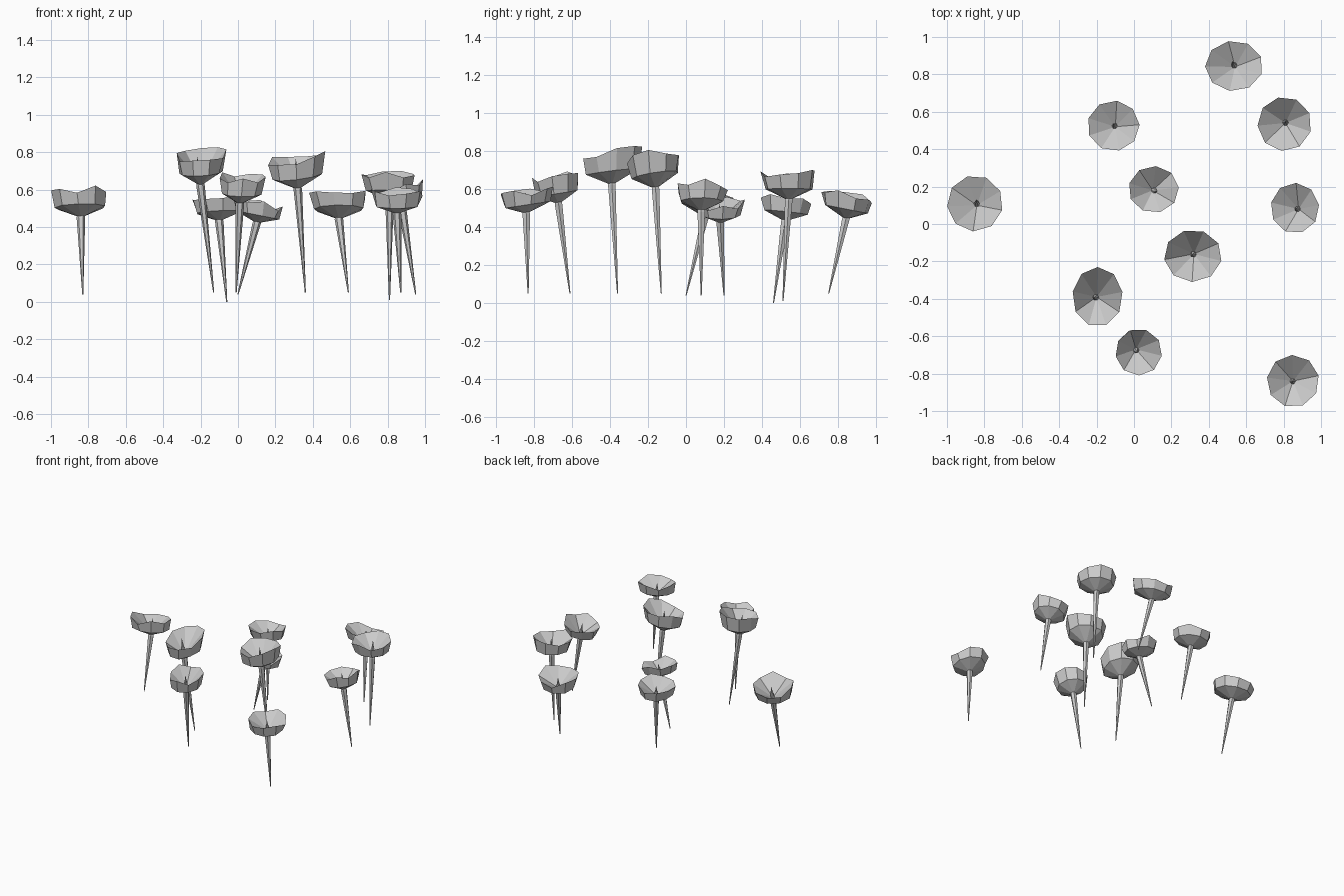
import bpy, bmesh, math, random
from mathutils import Vector

if "Cube" in bpy.data.objects:
    bpy.data.objects.remove(bpy.data.objects["Cube"])

random.seed(4)
SIDES = 9


def make_object(name, bm):
    bmesh.ops.recalc_face_normals(bm, faces=bm.faces)
    mesh = bpy.data.meshes.new(name)
    bm.to_mesh(mesh)
    bm.free()
    ob = bpy.data.objects.new(name, mesh)
    bpy.context.collection.objects.link(ob)
    return ob


def bridge(bm, low, high):
    n = len(low)
    for i in range(n):
        j = (i + 1) % n
        bm.faces.new((low[i], low[j], high[j], high[i]))


def fan(bm, ring, tip):
    for i in range(len(ring)):
        bm.faces.new((ring[i], ring[(i + 1) % len(ring)], tip))


def ring(bm, centre, r, n):
    return [bm.verts.new(centre + Vector((r * math.cos(math.tau * i / n),
                                          r * math.sin(math.tau * i / n), 0)))
            for i in range(n)]


def stem(name, foot, top, tip):
    # Spike-shaped stalk, widening upwards, ending in a pointed pistil
    bm = bmesh.new()
    low = ring(bm, foot, 0.003, 6)
    high = ring(bm, top, 0.023, 6)
    bridge(bm, low, high)
    bm.faces.new(low)
    neck = ring(bm, top.lerp(tip, 0.2), 0.018, 6)
    bridge(bm, high, neck)
    fan(bm, neck, bm.verts.new(tip))
    make_object(name, bm)


def bloom(name, base, rim_c, rx, ry, sx, sy, turn):
    # Faceted bowl with a jagged rim and a conical hollow
    bm = bmesh.new()
    mid, rim = [], []
    for i in range(SIDES):
        a = math.tau * i / SIDES + turn
        x, y = rx * math.cos(a), ry * math.sin(a)
        slope = Vector((x, y, sx * x + sy * y))
        jag = Vector((0, 0, random.uniform(-0.02, 0.022)))
        rim.append(bm.verts.new(rim_c + slope + jag))
        m = base.lerp(rim_c, 0.42) + slope * random.uniform(0.82, 0.92)
        mid.append(bm.verts.new(m))
    fan(bm, mid, bm.verts.new(base))
    bridge(bm, mid, rim)
    fan(bm, rim, bm.verts.new(base + Vector((0, 0, 0.025))))
    make_object(name, bm)


# foot x y z | bowl base x y z | rim x and y extents | rim height | rim slopes
FLOWERS = [
    ((.59, .75, .05), (.54, .84, .44), (.38, .69), (.71, .98), .57, 0, -.2),
    ((-.06, .46, 0), (-.10, .52, .43), (-.25, .03), (.39, .66), .54, .05, -.1),
    ((.81, .51, .01), (.81, .54, .54), (.66, .95), (.39, .68), .68, .03, 0),
    ((0, .20, .04), (.10, .18, .42), (-.03, .24), (.06, .31), .525, -.2, 0),
    ((-.83, 0, .04), (-.84, .10, .45), (-1, -.70), (-.04, .26), .58, .03, -.15),
    ((.95, .08, .04), (.88, .08, .48), (.73, .99), (-.05, .22), .61, .18, 0),
    ((.36, -.13, .05), (.32, -.16, .60), (.16, .47), (-.31, -.03), .77, .12, .15),
    ((-.13, -.36, .05), (-.20, -.39, .62), (-.33, -.06), (-.55, -.23), .785, .06, .12),
    ((-.01, -.61, .05), (.01, -.67, .52), (-.10, .15), (-.81, -.56), .66, -.03, .15),
    ((.87, -.83, .05), (.85, -.84, .47), (.71, .99), (-.98, -.70), .58, 0, .15),
]

for k, (foot, base, ex, ey, rz, sx, sy) in enumerate(FLOWERS, 1):
    foot, base = Vector(foot), Vector(base)
    rim_c = Vector((sum(ex) / 2, sum(ey) / 2, rz))
    axis = (base - foot).normalized()
    stem(f"stem_{k}", foot, base, base + axis * (rz - base.z))
    bloom(f"bloom_{k}", base, rim_c, (ex[1] - ex[0]) / 2, (ey[1] - ey[0]) / 2,
          sx, sy, k * 0.37)
